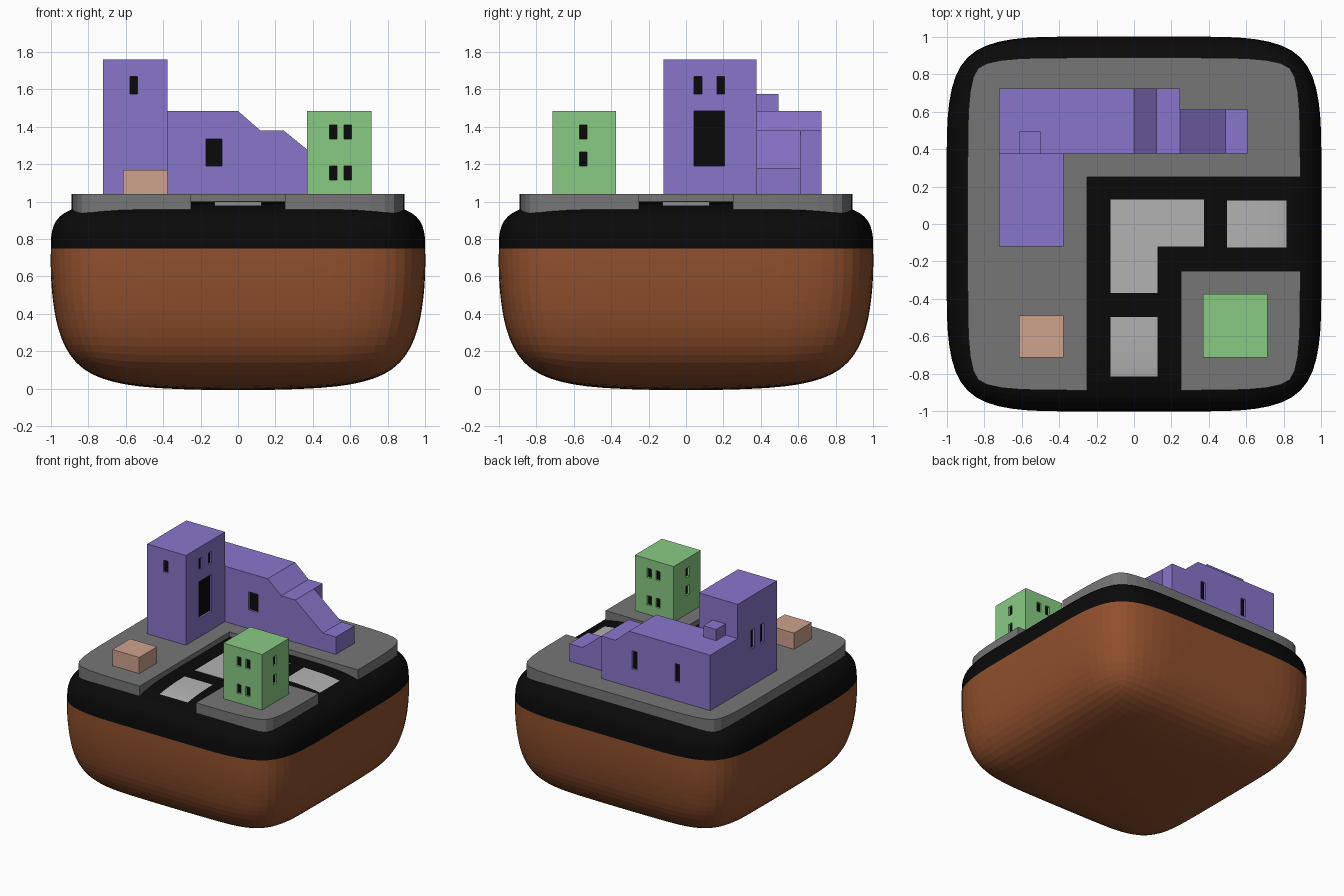
import bpy, bmesh

if "Cube" in bpy.data.objects:
    bpy.data.objects.remove(bpy.data.objects["Cube"])

def material(name, rgb):
    m = bpy.data.materials.new(name)
    m.diffuse_color = (*rgb, 1)
    m.use_nodes = True
    m.node_tree.nodes["Principled BSDF"].inputs["Base Color"].default_value = m.diffuse_color
    return m

BROWN = material("earth", (0.28, 0.08, 0.026))
BLACK = material("asphalt", (0.003, 0.003, 0.003))
GREY = material("pavement", (0.18, 0.18, 0.18))
LIGHT = material("road_paint", (0.45, 0.45, 0.45))
PURPLE = material("purple_wall", (0.25, 0.18, 0.6))
GREEN = material("green_wall", (0.25, 0.6, 0.23))
PINK = material("pink_wall", (0.62, 0.36, 0.27))

def finish(name, bm, *mats):
    if any(len(e.link_faces) == 2 for e in bm.edges):
        bmesh.ops.recalc_face_normals(bm, faces=bm.faces)
    me = bpy.data.meshes.new(name)
    bm.to_mesh(me)
    bm.free()
    for m in mats:
        me.materials.append(m)
    ob = bpy.data.objects.new(name, me)
    bpy.context.collection.objects.link(ob)
    return ob

def boxes(name, specs, mat):
    """Each spec is (x0, x1, y0, y1, z0, z1)."""
    bm = bmesh.new()
    for x0, x1, y0, y1, z0, z1 in specs:
        vs = bmesh.ops.create_cube(bm, size=1)["verts"]
        for v in vs:
            v.co = (x1 if v.co.x > 0 else x0, y1 if v.co.y > 0 else y0,
                    z1 if v.co.z > 0 else z0)
    return finish(name, bm, mat)

def prism(name, pts, vec, mat):
    """Closed outline of 3D points extruded along vec."""
    bm = bmesh.new()
    f = bm.faces.new([bm.verts.new(p) for p in pts])
    r = bmesh.ops.extrude_face_region(bm, geom=[f])
    bmesh.ops.translate(bm, vec=vec,
                        verts=[v for v in r["geom"] if isinstance(v, bmesh.types.BMVert)])
    return finish(name, bm, mat)

def openings(ob, specs, depth=0.02):
    """Recessed dark openings; spec is (axis, plane, side, a0, a1, z0, z1)."""
    cuts, panes = [], []
    for axis, p, side, a0, a1, z0, z1 in specs:
        for out, inner, outer in ((cuts, depth, -0.05), (panes, depth + 0.004, depth - 0.004)):
            n = sorted((p - side * inner, p - side * outer))
            out.append((*n, a0, a1, z0, z1) if axis == "x" else (a0, a1, *n, z0, z1))
    cutter = boxes(ob.name + "_cutter", cuts, ob.data.materials[0])
    cutter.hide_render = True
    cutter.hide_set(True)
    cutter.display_type = 'WIRE'
    mod = ob.modifiers.new("openings", 'BOOLEAN')
    mod.operation, mod.solver, mod.object = 'DIFFERENCE', 'EXACT', cutter
    boxes(ob.name + "_windows", panes, BLACK)

# Rounded ground block: subdivided lattice cage, black top band
XY = (-1, -1 / 3, 1 / 3, 1)
ZS = (0.035, 0.5, 0.75, 1.0)
bm = bmesh.new()
cage = {}

def cage_vert(k):
    if k not in cage:
        i, j, l = k
        s = 0.91 if l == 0 else (1.005 if l == 1 else 1)
        z = -0.012 if l == 0 and i in (1, 2) and j in (1, 2) else ZS[l]
        cage[k] = bm.verts.new((XY[i] * s, XY[j] * s, z))
    return cage[k]

for axis in range(3):
    for end in (0, 3):
        for a in range(3):
            for b in range(3):
                ks = []
                for p, q in ((a, b), (a + 1, b), (a + 1, b + 1), (a, b + 1)):
                    k = [p, q]
                    k.insert(axis, end)
                    ks.append(tuple(k))
                f = bm.faces.new([cage_vert(k) for k in ks])
                f.material_index = int(min(k[2] for k in ks) >= 2)
block = finish("ground_block", bm, BROWN, BLACK)
sub = block.modifiers.new("round", 'SUBSURF')
sub.levels = sub.render_levels = 3

# Pavements following the rounded rim
def rim(t):
    s = max(0, (t - 1 / 3) * 1.5) ** 3
    return 0.889 - 0.056 * s, t - 0.167 * s

UP = [rim(t) for t in (1 / 3, 0.5, 0.625, 0.75, 0.875, 1)]
right_back = UP + [(y, x) for x, y in UP[-2::-1]]
left_back = [(-x, y) for x, y in reversed(right_back)]
left_front = [(-x, -y) for x, y in right_back]
right_front = [(x, -y) for x, y in right_back]
big = ([(-0.25, -0.889), (-0.25, 0.25), (0.889, 0.25)] + right_back + left_back + left_front)
small = [(0.25, -0.889), (0.25, -0.25), (0.889, -0.25)] + right_front
for name, pts in (("pavement_large", big), ("pavement_corner", small)):
    prism(name, [(x, y, 0.9) for x, y in pts], (0, 0, 0.14), GREY)

# Painted road patches, draped on the curved road
def drop(t):
    s = max(0, (t - 1 / 3) * 1.5) ** 3
    return t - s / 9, 1.003 - s / 24

prism("road_patch_bend", [(x, y, 0.99) for x, y in (
    (-0.125, 0.13), (0.375, 0.13), (0.375, -0.12), (0.125, -0.12),
    (0.125, -0.37), (-0.125, -0.37))], (0, 0, 0.012), LIGHT)
for name, turned in (("road_patch_right", False), ("road_patch_front", True)):
    bm = bmesh.new()
    rows = []
    for i in range(7):
        d, z = drop(0.5 + 0.375 * i / 6)
        rows.append([bm.verts.new((w, -d, z) if turned else (d, w, z))
                     for w in (-0.125, 0.125)])
    for r, s in zip(rows, rows[1:]):
        bm.faces.new((r[0], s[0], s[1], r[1]))
    for f in bm.faces:
        f.normal_update()
        if f.normal.z < 0:
            f.normal_flip()
    finish(name, bm, LIGHT)

# Purple house: tower, sloping wing, low wing and chimney
tower = boxes("tower", [(-0.722, -0.378, -0.12, 0.376, 1.03, 1.76)], PURPLE)
openings(tower, [("x", -0.378, 1, 0.043, 0.085, 1.575, 1.67),
                 ("x", -0.378, 1, 0.165, 0.207, 1.575, 1.67),
                 ("x", -0.378, 1, 0.043, 0.207, 1.19, 1.485),
                 ("x", -0.722, -1, 0.043, 0.085, 1.335, 1.485),
                 ("x", -0.722, -1, 0.165, 0.207, 1.335, 1.485),
                 ("y", -0.12, -1, -0.578, -0.536, 1.575, 1.67)])
wing = prism("wing", [(x, 0.376, z) for x, z in (
    (-0.722, 1.03), (0.245, 1.03), (0.245, 1.38), (0.12, 1.38), (0, 1.485),
    (-0.722, 1.485))], (0, 0.348, 0), PURPLE)
openings(wing, [("y", 0.376, -1, -0.17, -0.086, 1.19, 1.335),
                ("y", 0.724, 1, -0.45, -0.408, 1.19, 1.335),
                ("y", 0.724, 1, -0.07, -0.028, 1.19, 1.335)])
prism("low_wing", [(x, 0.376, z) for x, z in (
    (0.245, 1.03), (0.606, 1.03), (0.606, 1.18), (0.49, 1.18), (0.245, 1.38))],
    (0, 0.236, 0), PURPLE)
boxes("chimney", [(-0.615, -0.5, 0.376, 0.495, 1.47, 1.575)], PURPLE)

# Green house with windows on every side
house = boxes("green_house", [(0.37, 0.715, -0.715, -0.373, 1.03, 1.485)], GREEN)
openings(house,
         [("y", p, s, a, a + 0.038, z, z + 0.075) for p, s in ((-0.715, -1), (-0.373, 1))
          for a in (0.49, 0.568) for z in (1.115, 1.335)] +
         [("x", p, s, -0.57, -0.53, z, z + 0.075) for p, s in ((0.37, -1), (0.715, 1))
          for z in (1.19, 1.335)])

# Small pink box
boxes("pink_box", [(-0.615, -0.376, -0.715, -0.49, 1.03, 1.17)], PINK)
